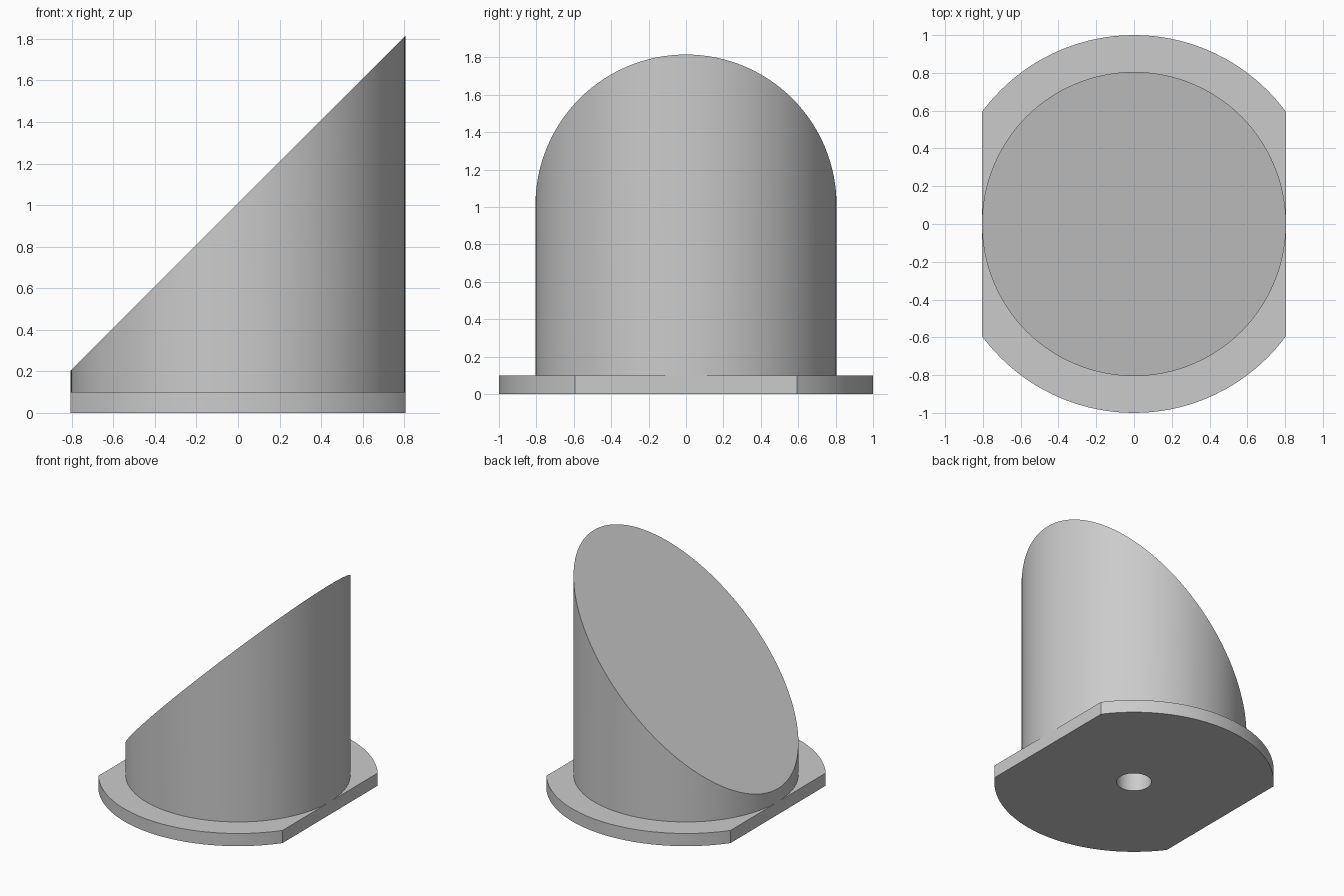
import bpy
import bmesh
from mathutils import Matrix, Vector

cube = bpy.data.objects.get("Cube")
if cube:
    bpy.data.objects.remove(cube, do_unlink=True)

PLATE_R, PLATE_H = 1.0, 0.1
BODY_R, SLOPE_MID = 0.805, 1.01
HOLE_R, HOLE_TOP = 0.125, 0.5

grey = bpy.data.materials.new("plain grey")
grey.use_nodes = True
colour = (0.6, 0.6, 0.6, 1)
grey.diffuse_color = colour
grey.node_tree.nodes["Principled BSDF"].inputs["Base Color"].default_value = colour


def cylinder(name, radius, bottom, top, segments, cuts=()):
    """Upright cylinder, trimmed and capped by (point, outward normal) planes."""
    bm = bmesh.new()
    bmesh.ops.create_cone(
        bm, cap_ends=True, segments=segments, radius1=radius, radius2=radius,
        depth=top - bottom, matrix=Matrix.Translation((0, 0, (top + bottom) / 2)))
    for point, normal in cuts:
        result = bmesh.ops.bisect_plane(
            bm, geom=bm.verts[:] + bm.edges[:] + bm.faces[:], dist=1e-5,
            plane_co=Vector(point), plane_no=Vector(normal), clear_outer=True)
        rim = [e for e in result["geom_cut"]
               if isinstance(e, bmesh.types.BMEdge) and e.is_boundary]
        bmesh.ops.holes_fill(bm, edges=rim, sides=0)
    bmesh.ops.recalc_face_normals(bm, faces=bm.faces[:])
    mesh = bpy.data.meshes.new(name)
    bm.to_mesh(mesh)
    bm.free()
    mesh.materials.append(grey)
    obj = bpy.data.objects.new(name, mesh)
    bpy.context.collection.objects.link(obj)
    return obj


# Round base plate with two parallel flats
flats = [((side * BODY_R, 0, 0), (side, 0, 0)) for side in (-1, 1)]
plate = cylinder("base_plate", PLATE_R, 0, PLATE_H, 128, flats)

# Round body sliced at 45 degrees
slope = [((0, 0, SLOPE_MID), (-1, 0, 1))]
body = cylinder("sloped_body", BODY_R, PLATE_H, 2, 128, slope)

# Blind mounting hole from below
cutter = cylinder("hole_cutter", HOLE_R, -HOLE_TOP, HOLE_TOP, 48)
cutter.hide_render = True

for obj in (plate, body):
    bpy.ops.object.select_all(action="DESELECT")
    obj.select_set(True)
    bpy.context.view_layer.objects.active = obj
    hole = obj.modifiers.new("mounting_hole", "BOOLEAN")
    hole.operation = "DIFFERENCE"
    hole.solver = "EXACT"
    hole.object = cutter
    bpy.ops.object.modifier_apply(modifier=hole.name)
    bpy.ops.object.shade_smooth_by_angle(angle=0.5)

bpy.data.objects.remove(cutter, do_unlink=True)
